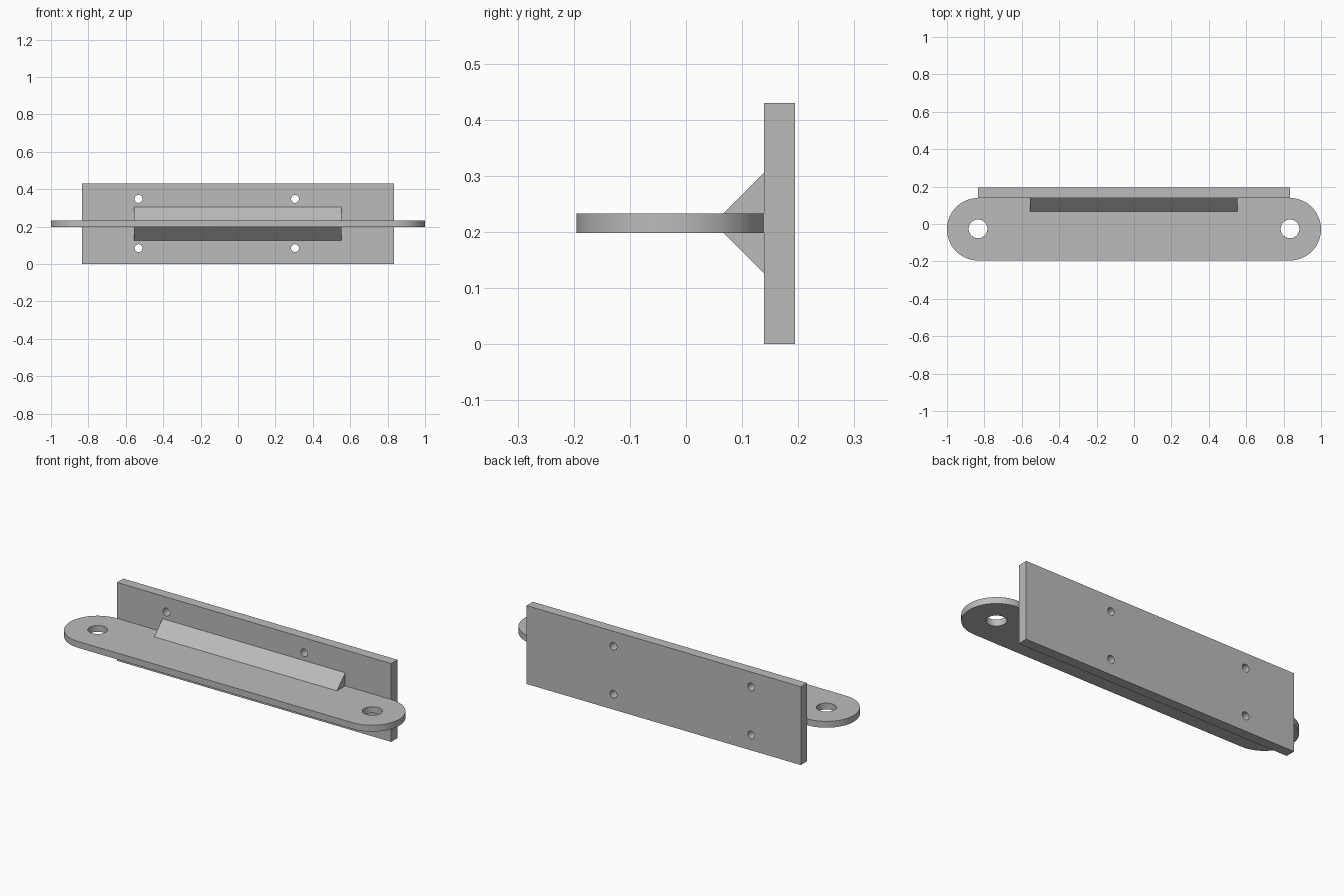
import bpy
import bmesh
from math import cos, sin, pi, radians
from mathutils import Matrix, Vector

old = bpy.data.objects.get("Cube")
if old:
    bpy.data.objects.remove(old)

grey = bpy.data.materials.new("plain grey")
grey.use_nodes = True
grey.diffuse_color = (0.5, 0.5, 0.5, 1)
grey.node_tree.nodes["Principled BSDF"].inputs["Base Color"].default_value = (0.5, 0.5, 0.5, 1)


def arc(cx, cy, r, start=0, sweep=2 * pi, steps=48):
    """Points along an arc; a full circle leaves out the repeated end point."""
    count = steps if sweep >= 2 * pi else steps + 1
    return [(cx + r * cos(start + sweep * i / steps),
             cy + r * sin(start + sweep * i / steps)) for i in range(count)]


def extrude_profile(name, loops, depth, matrix):
    """Fill an outline with its holes, extrude along local z and place it."""
    bm = bmesh.new()
    for loop in loops:
        verts = [bm.verts.new((x, y, 0)) for x, y in loop]
        for a, b in zip(verts, verts[1:] + verts[:1]):
            bm.edges.new((a, b))
    bmesh.ops.triangle_fill(bm, edges=bm.edges[:], use_beauty=True, normal=Vector((0, 0, 1)))
    result = bmesh.ops.extrude_face_region(bm, geom=bm.faces[:], use_keep_orig=True)
    moved = [g for g in result["geom"] if isinstance(g, bmesh.types.BMVert)]
    bmesh.ops.translate(bm, verts=moved, vec=(0, 0, depth))
    bmesh.ops.transform(bm, matrix=matrix, verts=bm.verts[:])
    bmesh.ops.recalc_face_normals(bm, faces=bm.faces[:])
    mesh = bpy.data.meshes.new(name)
    bm.to_mesh(mesh)
    bm.free()
    mesh.materials.append(grey)
    obj = bpy.data.objects.new(name, mesh)
    bpy.context.collection.objects.link(obj)
    bpy.ops.object.select_all(action="DESELECT")
    obj.select_set(True)
    bpy.context.view_layer.objects.active = obj
    bpy.ops.object.shade_smooth_by_angle(angle=radians(30))
    return obj


shelf_low, shelf_high = 0.198, 0.233
plate_front, plate_back = 0.139, 0.194
half_plate, plate_height = 0.833, 0.43

# Horizontal bar with rounded ends and a hole in each
mid_y, radius = -0.028, 0.167
outline = (arc(half_plate, mid_y, radius, -pi / 2, pi)
           + arc(-half_plate, mid_y, radius, pi / 2, pi))
bar_holes = [arc(side * 0.834, -0.026, 0.05) for side in (-1, 1)]
extrude_profile("bar", [outline] + bar_holes, shelf_high - shelf_low,
                Matrix.Translation((0, 0, shelf_low)))

# Upright mounting plate with four screw holes
rectangle = [(-half_plate, 0), (half_plate, 0),
             (half_plate, plate_height), (-half_plate, plate_height)]
screw_holes = [arc(x, z, 0.021, steps=32) for x in (-0.532, 0.305) for z in (0.085, 0.348)]
extrude_profile("mounting_plate", [rectangle] + screw_holes, plate_back - plate_front,
                Matrix.Translation((0, plate_back, 0)) @ Matrix.Rotation(pi / 2, 4, "X"))

# Triangular ribs above and below the bar; local x, y, z become world y, z, x
axes = Matrix(((0, 0, 1, -0.556), (1, 0, 0, 0), (0, 1, 0, 0), (0, 0, 0, 1)))
for name, base, rise in (("upper_rib", shelf_high, 0.072), ("lower_rib", shelf_low, -0.072)):
    triangle = [(plate_front - 0.072, base), (plate_front, base), (plate_front, base + rise)]
    extrude_profile(name, [triangle], 1.11, axes)
